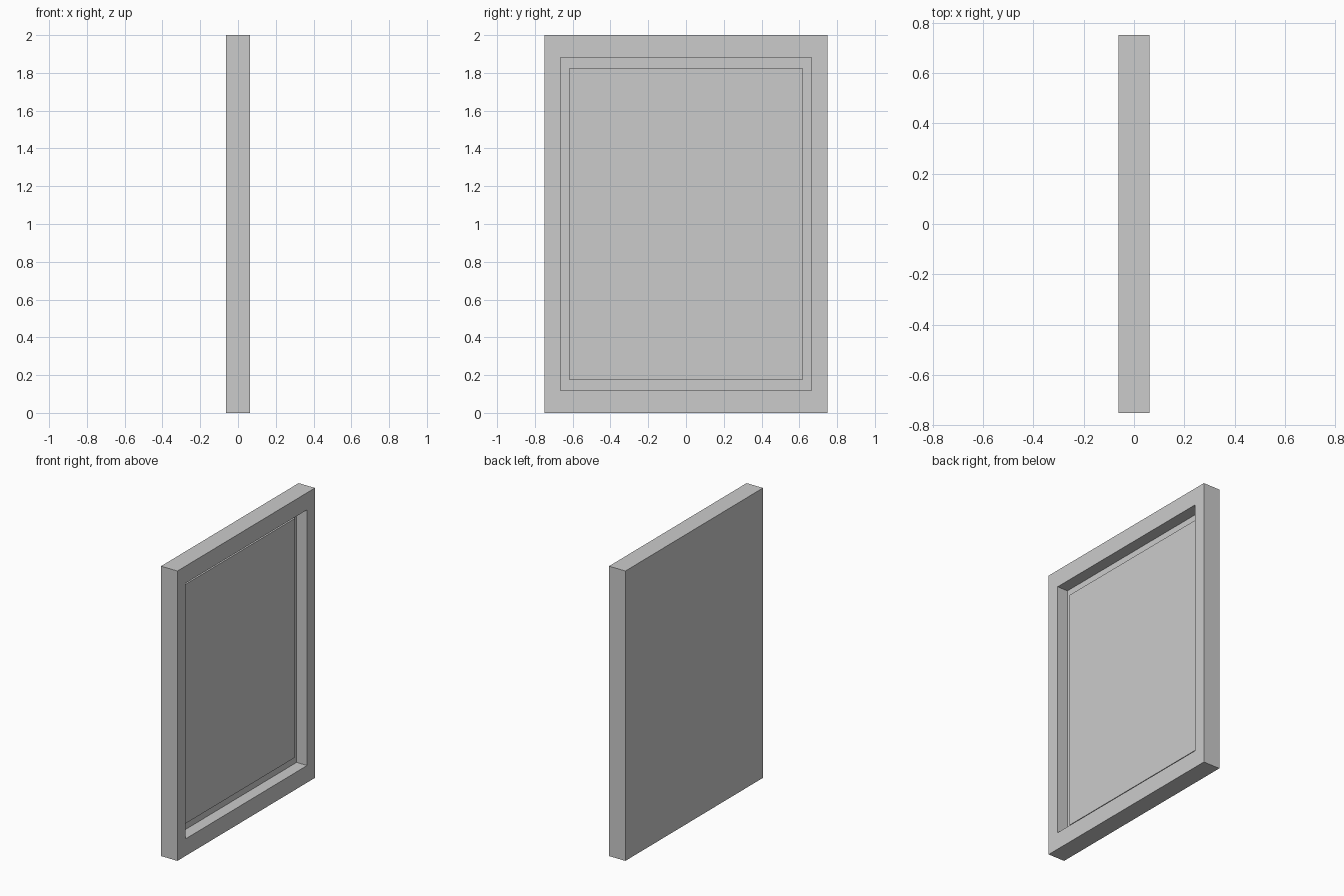
import bpy
import bmesh

if "Cube" in bpy.data.objects:
    bpy.data.objects.remove(bpy.data.objects["Cube"])


def stepped_slab(name, rings, cap_start=True):
    """Skin rectangular rings (x, half_width, half_height) about z = 1, capped at the end."""
    bm = bmesh.new()
    loops = [[bm.verts.new((x, sy * hy, 1 + sz * hz))
              for sy, sz in ((-1, -1), (1, -1), (1, 1), (-1, 1))]
             for x, hy, hz in rings]
    for a, b in zip(loops, loops[1:]):
        for i in range(4):
            j = (i + 1) % 4
            bm.faces.new((a[i], a[j], b[j], b[i]))
    if cap_start:
        bm.faces.new(loops[0][::-1])
    bm.faces.new(loops[-1])
    mesh = bpy.data.meshes.new(name)
    bm.to_mesh(mesh)
    bm.free()
    obj = bpy.data.objects.new(name, mesh)
    bpy.context.collection.objects.link(obj)
    return obj


FRONT = 0.0625           # half thickness of the frame
FLOOR = FRONT - 0.08     # recess floor
FACE = FRONT - 0.06      # raised panel face

# Frame with solid back and a recess on the +x side
stepped_slab("frame", [
    (-FRONT, 0.75, 1.0),
    (FRONT, 0.75, 1.0),
    (FRONT, 0.664, 0.882),
    (FLOOR, 0.664, 0.882),
])

# Slightly raised panel sitting on the recess floor
stepped_slab("raised_panel", [
    (FLOOR, 0.618, 0.825),
    (FACE, 0.618, 0.825),
], cap_start=False)
